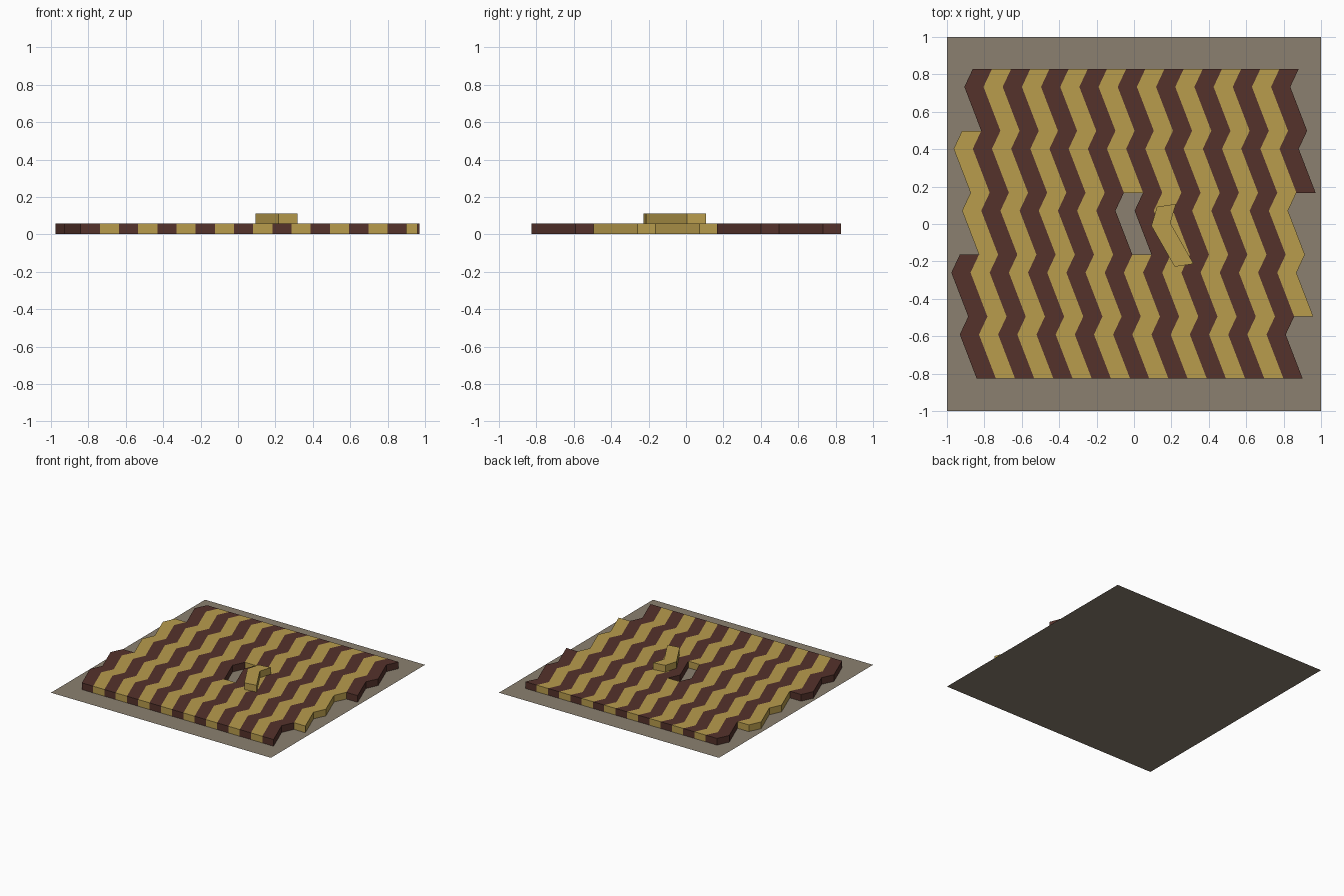
import bpy, bmesh, math

if "Cube" in bpy.data.objects:
    bpy.data.objects.remove(bpy.data.objects["Cube"])

PITCH = 0.1025      # tile width
ROW = 0.331         # tile depth
THICK = 0.055
LIFT = 0.002        # tiles sit just above the ground sheet


def material(name, rgb):
    m = bpy.data.materials.new(name)
    m.diffuse_color = (*rgb, 1.0)
    m.use_nodes = True
    m.node_tree.nodes["Principled BSDF"].inputs["Base Color"].default_value = m.diffuse_color
    return m


yellow = material("ochre_yellow", (0.479, 0.332, 0.073))
brown = material("dark_brown", (0.089, 0.032, 0.024))
grey = material("warm_grey", (0.258, 0.216, 0.162))


def add(name, mesh, loc=(0, 0, 0), angle=0.0):
    ob = bpy.data.objects.new(name, mesh)
    ob.location = loc
    ob.rotation_euler.z = angle
    bpy.context.collection.objects.link(ob)
    return ob


def tile_mesh(name, mat):
    """Bent tile: chevron outline, origin at its back left corner."""
    left = [(0.0, 0.0), (-0.045, -0.096), (0.0453, -ROW)]
    outline = left + [(x + PITCH, y) for x, y in reversed(left)]
    bm = bmesh.new()
    face = bm.faces.new([bm.verts.new((x, y, 0)) for x, y in outline])
    ext = bmesh.ops.extrude_face_region(bm, geom=[face])
    top = [v for v in ext["geom"] if isinstance(v, bmesh.types.BMVert)]
    bmesh.ops.translate(bm, verts=top, vec=(0, 0, THICK))
    bmesh.ops.recalc_face_normals(bm, faces=bm.faces)
    me = bpy.data.meshes.new(name)
    bm.to_mesh(me)
    bm.free()
    me.materials.append(mat)
    return me


tiles = [tile_mesh("brown_tile", brown), tile_mesh("yellow_tile", yellow)]

# ground sheet
bm = bmesh.new()
bmesh.ops.create_grid(bm, x_segments=1, y_segments=1, size=1.0)
sheet = bpy.data.meshes.new("ground_sheet")
bm.to_mesh(sheet)
bm.free()
sheet.materials.append(grey)
add("ground_sheet", sheet)

# rows of tiles from back to front: colour of first tile (0 brown, 1 yellow)
for row, first in enumerate((0, 1, 1, 0, 0)):
    long_row = row % 2
    x0 = -0.862 - 0.0061 * row - long_row * PITCH / 2
    for i in range(17 + long_row):
        if row == 2 and i == 8:      # gap left by the loose tile
            continue
        add(f"tile_{row}_{i}", tiles[(first + i) % 2],
            (x0 + i * PITCH, 0.829 - row * ROW, LIFT))

# loose tile lying on top
add("loose_tile", tiles[1], (0.123, 0.092, LIFT + THICK + 0.0005), math.radians(8.6))
